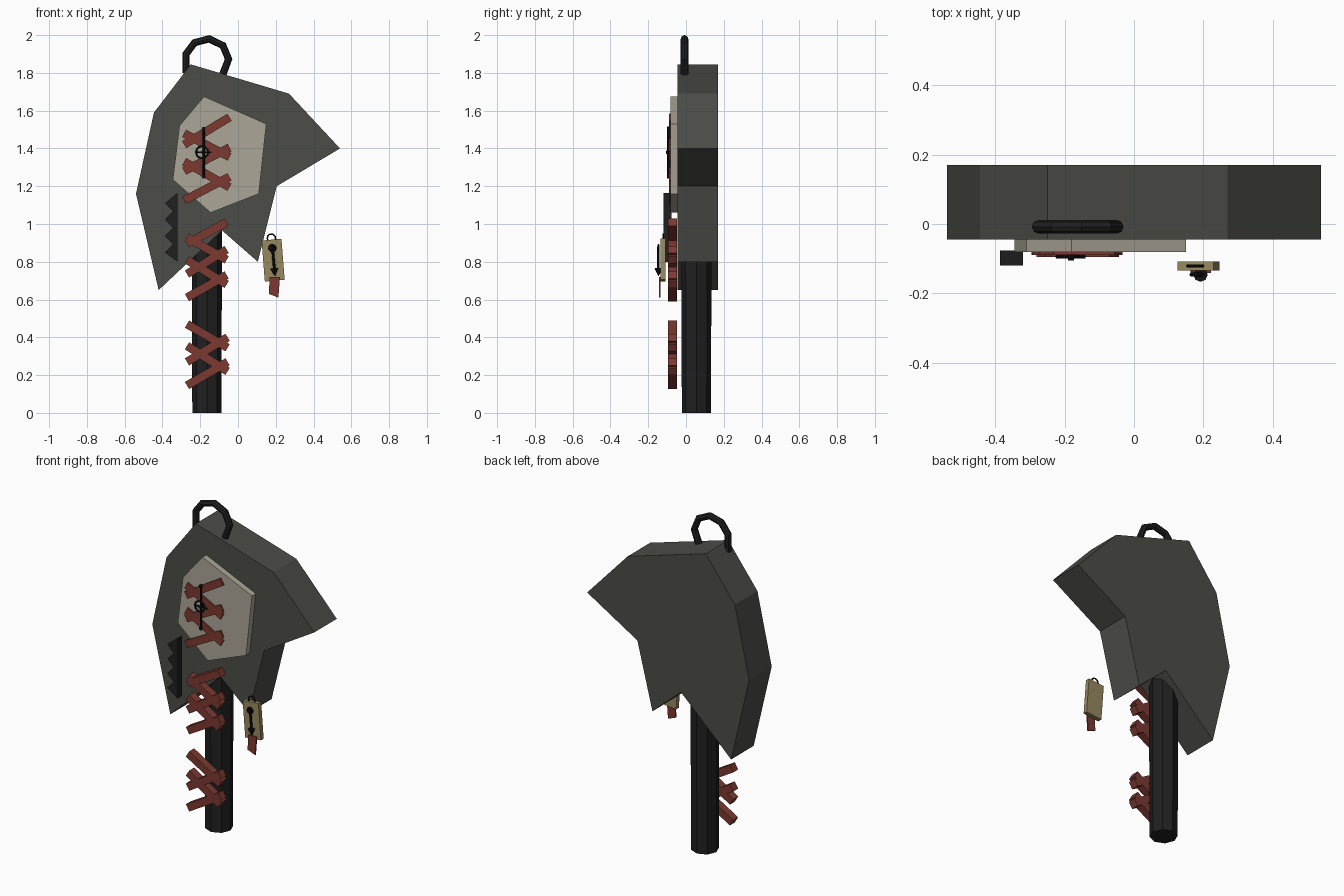
import bpy, bmesh, math
from mathutils import Matrix, Vector

cube = bpy.data.objects.get("Cube")
if cube:
    bpy.data.objects.remove(cube, do_unlink=True)


def material(name, rgb):
    m = bpy.data.materials.new(name)
    m.use_nodes = True
    m.diffuse_color = (*rgb, 1)
    m.node_tree.nodes["Principled BSDF"].inputs["Base Color"].default_value = (*rgb, 1)
    return m


STONE = material("dark stone", (0.072, 0.073, 0.063))
BONE = material("pale bone", (0.41, 0.38, 0.31))
RED = material("red cloth", (0.20, 0.041, 0.031))
BLACK = material("black wood", (0.014, 0.014, 0.014))
INK = material("ink black", (0.006, 0.006, 0.006))
TAN = material("tan wood", (0.31, 0.25, 0.115))


def finish(name, bm, mat):
    bmesh.ops.recalc_face_normals(bm, faces=bm.faces)
    mesh = bpy.data.meshes.new(name)
    bm.to_mesh(mesh)
    bm.free()
    mesh.materials.append(mat)
    ob = bpy.data.objects.new(name, mesh)
    bpy.context.collection.objects.link(ob)
    return ob


def slab(name, outline, front, back, mat):
    """Extrude an x-z outline from y = front to y = back."""
    bm = bmesh.new()
    face = bm.faces.new([bm.verts.new((x, front, z)) for x, z in outline])
    grown = bmesh.ops.extrude_face_region(bm, geom=[face], use_keep_orig=True)
    verts = [g for g in grown["geom"] if isinstance(g, bmesh.types.BMVert)]
    bmesh.ops.translate(bm, verts=verts, vec=(0, back - front, 0))
    return finish(name, bm, mat)


def rod(name, a, b, r1, r2, sides, mat):
    """Straight cylinder or cone between two points."""
    a, b = Vector(a), Vector(b)
    bm = bmesh.new()
    turn = (b - a).to_track_quat('Z', 'Y').to_matrix().to_4x4()
    bmesh.ops.create_cone(bm, cap_ends=True, segments=sides, radius1=r1, radius2=r2,
                          depth=(b - a).length,
                          matrix=Matrix.Translation((a + b) / 2) @ turn)
    return finish(name, bm, mat)


def wire(name, points, y, radius, mat, closed=False):
    """Round wire along x-z points."""
    cu = bpy.data.curves.new(name, 'CURVE')
    cu.dimensions = '3D'
    cu.bevel_depth = radius
    cu.bevel_resolution = 2
    cu.use_fill_caps = True
    sp = cu.splines.new('POLY')
    sp.points.add(len(points) - 1)
    for p, (x, z) in zip(sp.points, points):
        p.co = (x, y, z, 1)
    sp.use_cyclic_u = closed
    sp.use_smooth = False
    cu.materials.append(mat)
    ob = bpy.data.objects.new(name, cu)
    bpy.context.collection.objects.link(ob)
    return ob


def circle(cx, cz, r, n=12):
    return [(cx + r * math.cos(i * math.tau / n), cz + r * math.sin(i * math.tau / n))
            for i in range(n)]


def wraps(name, x0, x1, bars, front, back):
    """Crossed cloth strips, each given by its left and right height."""
    for i, (z0, z1) in enumerate(bars):
        a, b = Vector((x0, z0)), Vector((x1, z1))
        d = (b - a).normalized()
        side = Vector((-d.y, d.x)) * 0.022
        slab(f"{name}_{i + 1}", [a - side, b - side, b + side, a + side], front, back, RED)


# Handle
rod("handle", (-0.165, 0.055, 0), (-0.165, 0.055, 1.1), 0.077, 0.081, 8, BLACK)

# Head
slab("head", [(-0.25, 1.845), (0.27, 1.69), (0.54, 1.40), (0.205, 1.20), (0.105, 0.80),
              (-0.085, 0.966), (-0.42, 0.65), (-0.54, 1.16), (-0.445, 1.59)],
     -0.045, 0.17, STONE)

# Face plate
slab("face_plate", [(-0.18, 1.675), (0.15, 1.53), (0.11, 1.16), (-0.145, 1.06),
                    (-0.345, 1.235), (-0.31, 1.52)], -0.081, -0.04, BONE)

# Hanging loop
wire("hanging_loop", [(-0.275, 1.80), (-0.275, 1.90), (-0.23, 1.96), (-0.153, 1.98),
                      (-0.08, 1.945), (-0.05, 1.873), (-0.085, 1.78)], -0.008, 0.02, BLACK)

# Saw teeth
saw = [(-0.32, 0.80), (-0.32, 1.165)]
for i in range(4):
    z = 1.11 - i * 0.087
    saw.append((-0.387, z))
    if i < 3:
        saw.append((-0.345, z - 0.043))
slab("saw_teeth", saw, -0.12, -0.076, BLACK)

# Cloth strips
wraps("lower_wrap", -0.27, -0.055,
      [(0.47, 0.345), (0.27, 0.40), (0.355, 0.22), (0.145, 0.27)], -0.095, -0.048)
wraps("middle_wrap", -0.27, -0.06,
      [(0.895, 1.01), (0.93, 0.81), (0.735, 0.865), (0.81, 0.68), (0.61, 0.73)], -0.095, -0.048)
wraps("plate_wrap", -0.285, -0.045,
      [(1.42, 1.565), (1.48, 1.355), (1.28, 1.405), (1.33, 1.195), (1.125, 1.25)], -0.09, -0.08)

# Plate emblem
rod("emblem_stem", (-0.182, -0.094, 1.25), (-0.182, -0.094, 1.505), 0.006, 0.006, 8, INK)
rod("emblem_bar", (-0.225, -0.094, 1.38), (-0.14, -0.094, 1.38), 0.005, 0.005, 8, INK)
wire("emblem_ring", circle(-0.19, 1.38, 0.032), -0.094, 0.005, INK, True)
rod("emblem_stud", (-0.182, -0.085, 1.38), (-0.182, -0.105, 1.38), 0.012, 0.008, 8, INK)
for name, z in (("top", 1.505), ("bottom", 1.25)):
    rod(f"emblem_{name}_cap", (-0.182, -0.088, z), (-0.182, -0.1, z), 0.01, 0.01, 8, INK)

# Hanging tag
slab("tag", [(0.125, 0.912), (0.23, 0.922), (0.247, 0.705), (0.142, 0.695)],
     -0.134, -0.108, TAN)
wire("tag_ring", circle(0.177, 0.925, 0.022), -0.121, 0.004, INK, True)
slab("tag_ribbon", [(0.168, 0.72), (0.222, 0.72), (0.214, 0.61), (0.163, 0.63)],
     -0.142, -0.134, RED)

# Arrow on the tag
wire("arrow_ring", circle(0.182, 0.872, 0.016), -0.146, 0.006, INK, True)
rod("arrow_shaft", (0.182, -0.146, 0.88), (0.193, -0.146, 0.755), 0.007, 0.007, 8, INK)
rod("arrow_tip", (0.192, -0.146, 0.765), (0.196, -0.146, 0.722), 0.021, 0.0, 8, INK)
